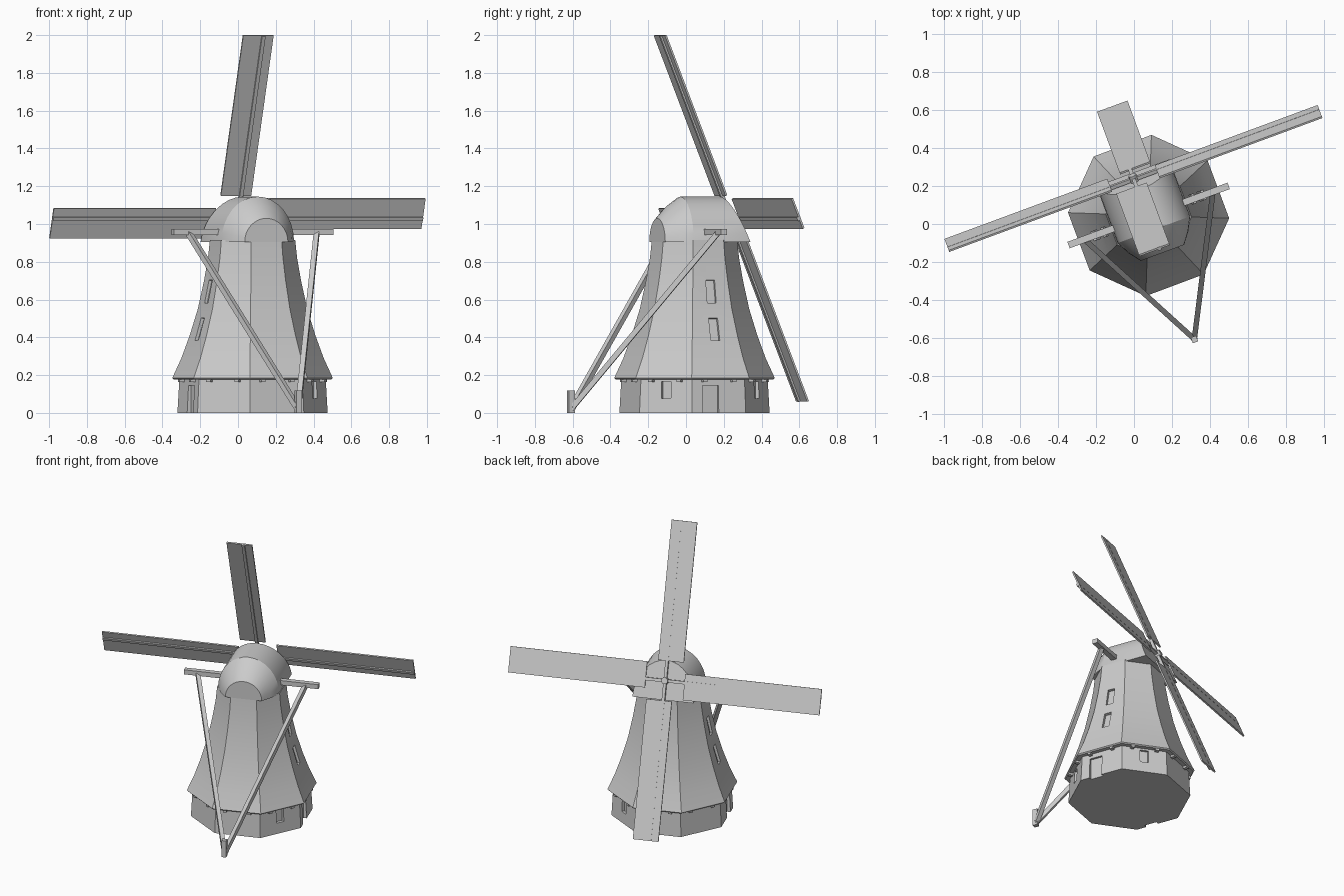
import bpy, bmesh
from math import sin, cos, tan, pi, radians, atan
from mathutils import Matrix, Vector

if "Cube" in bpy.data.objects:
    bpy.data.objects.remove(bpy.data.objects["Cube"])

CX, CY = 0.077, 0.045                      # tower axis
YAW, TILT = radians(20.3), radians(22)     # cap heading, sail lean
FIRST = radians(-2)                        # first octagon corner
CAP = Matrix.Translation((CX, CY, 0)) @ Matrix.Rotation(YAW, 4, 'Z')


def make(name, bm, smooth=None):
    bmesh.ops.recalc_face_normals(bm, faces=bm.faces[:])
    me = bpy.data.meshes.new(name)
    bm.to_mesh(me)
    bm.free()
    ob = bpy.data.objects.new(name, me)
    bpy.context.collection.objects.link(ob)
    if smooth:
        select(ob)
        bpy.ops.object.shade_smooth_by_angle(angle=radians(smooth))
    return ob


def select(ob):
    bpy.ops.object.select_all(action='DESELECT')
    ob.select_set(True)
    bpy.context.view_layer.objects.active = ob


def add_box(bm, mat, lo, hi):
    lo, hi = Vector(lo), Vector(hi)
    d = hi - lo
    bmesh.ops.create_cube(bm, size=1, matrix=mat @ Matrix.Translation((lo + hi) / 2)
                          @ Matrix.Diagonal((d.x, d.y, d.z, 1)))


def loft(rings):
    bm = bmesh.new()
    rows = [[bm.verts.new(p) for p in r] for r in rings]
    n = len(rows[0])
    for a, b in zip(rows, rows[1:]):
        for i in range(n):
            j = (i + 1) % n
            bm.faces.new((a[i], a[j], b[j], b[i]))
    bm.faces.new(rows[0])
    bm.faces.new(rows[-1])
    return bm


def octagon(r, z):
    return [(CX + r * cos(FIRST + k * pi / 4), CY + r * sin(FIRST + k * pi / 4), z)
            for k in range(8)]


def side(k, dist, t, z, slope=0):
    """Frame on octagon side k: x outward, y along the wall, z up the wall."""
    return (Matrix.Translation((CX, CY, 0))
            @ Matrix.Rotation(FIRST + pi / 8 + k * pi / 4, 4, 'Z')
            @ Matrix.Translation((dist, t, z)) @ Matrix.Rotation(-atan(slope), 4, 'Y'))


def carve(ob, cuts):
    """Recess openings given as (side, dist, offset, z, width, height, depth, slope)."""
    bm = bmesh.new()
    for k, dist, t, z, w, h, depth, slope in cuts:
        add_box(bm, side(k, dist, t, z, slope), (-depth, -w / 2, -h / 2), (0.05, w / 2, h / 2))
    cutter = make("opening_cutter", bm)
    cutter.hide_render = True
    mod = ob.modifiers.new("openings", 'BOOLEAN')
    mod.operation, mod.solver, mod.object = 'DIFFERENCE', 'EXACT', cutter
    select(ob)
    bpy.ops.object.modifier_apply(modifier=mod.name)
    bpy.data.objects.remove(cutter)


# base with doors and windows
base = make("base", loft([octagon(0.398, 0), octagon(0.387, 0.19)]))
carve(base, [(0, 0.365, -0.045, 0.07, 0.09, 0.15, 0.02, 0),
             (4, 0.365, 0.04, 0.07, 0.09, 0.15, 0.02, 0),
             (7, 0.363, 0.0, 0.12, 0.055, 0.09, 0.02, 0),
             (1, 0.363, 0.0, 0.12, 0.055, 0.09, 0.02, 0)])

# flared tower
profile = [(0.418, 0.178), (0.425, 0.185), (0.377, 0.29), (0.333, 0.41), (0.29, 0.55),
           (0.257, 0.70), (0.236, 0.82), (0.226, 0.915)]
tower = make("tower", loft([octagon(r, z) for r, z in profile]))
carve(tower, [(k, d, 0, z, 0.05, 0.125, 0.016, s)
              for k in (0, 4) for d, z, s in ((0.25, 0.642, 0.22), (0.298, 0.443, 0.30))])
select(tower)
bpy.ops.object.shade_smooth_by_angle(angle=radians(25))

# joist ends under the skirt
bm = bmesh.new()
for k in range(8):
    for t in (-0.082, 0.082):
        add_box(bm, side(k, 0.35, t, 0.174), (0, -0.012, -0.01), (0.036, 0.012, 0.01))
make("joist_ends", bm)

# rounded cap with hipped back and leaning front
def arch(s, hw, h, lean=0.0, n=16):
    pts = []
    for i in range(n + 1):
        a = pi * i / n
        z = h * sin(a)
        pts.append(CAP @ Vector((hw * cos(a), s - z * lean, 0.905 + z)))
    return pts

make("cap", loft([arch(-0.21, 0.122, 0.125), arch(-0.15, 0.168, 0.19), arch(-0.08, 0.205, 0.24),
                  arch(0.24, 0.205, 0.24, tan(TILT))]), 28)

# winding beam through the cap
bm = bmesh.new()
add_box(bm, CAP, (-0.45, -0.018, 0.942), (0.45, 0.018, 0.974))
make("cross_beam", bm)

# tail braces meeting at the foot
foot = CAP @ Vector((0, -0.695, 0.022))
bm = bmesh.new()
for sx in (-1, 1):
    top = CAP @ Vector((sx * 0.362, 0, 0.955))
    d = foot - top
    add_box(bm, Matrix.Translation(top) @ d.to_track_quat('Z', 'Y').to_matrix().to_4x4(),
            (-0.014, -0.014, 0), (0.014, 0.014, d.length))
make("tail_braces", bm)
bm = bmesh.new()
add_box(bm, CAP, (-0.015, -0.713, 0), (0.015, -0.681, 0.118))
make("tail_post", bm)

# sails: sheet beside spar, repeated around the axle
HUB = (Matrix.Translation((-0.003, 0.24, 1.03)) @ Matrix.Rotation(YAW, 4, 'Z')
       @ Matrix.Rotation(TILT, 4, 'X'))
sheets, spars = bmesh.new(), bmesh.new()
for q in range(4):
    m = HUB @ Matrix.Rotation(-q * pi / 2, 4, 'Y')
    add_box(sheets, m, (0.13, -0.005, -0.058), (1.045, 0.005, 0.113))
    add_box(spars, m, (0, -0.014, -0.01), (1.044, 0.006, 0.01))
make("sails", sheets)
make("sail_spars", spars)

# axle
bm = bmesh.new()
bmesh.ops.create_cone(bm, cap_ends=True, segments=12, radius1=0.022, radius2=0.022, depth=0.16,
                      matrix=HUB @ Matrix.Translation((0, -0.06, 0)) @ Matrix.Rotation(pi / 2, 4, 'X'))
make("axle", bm, 30)
